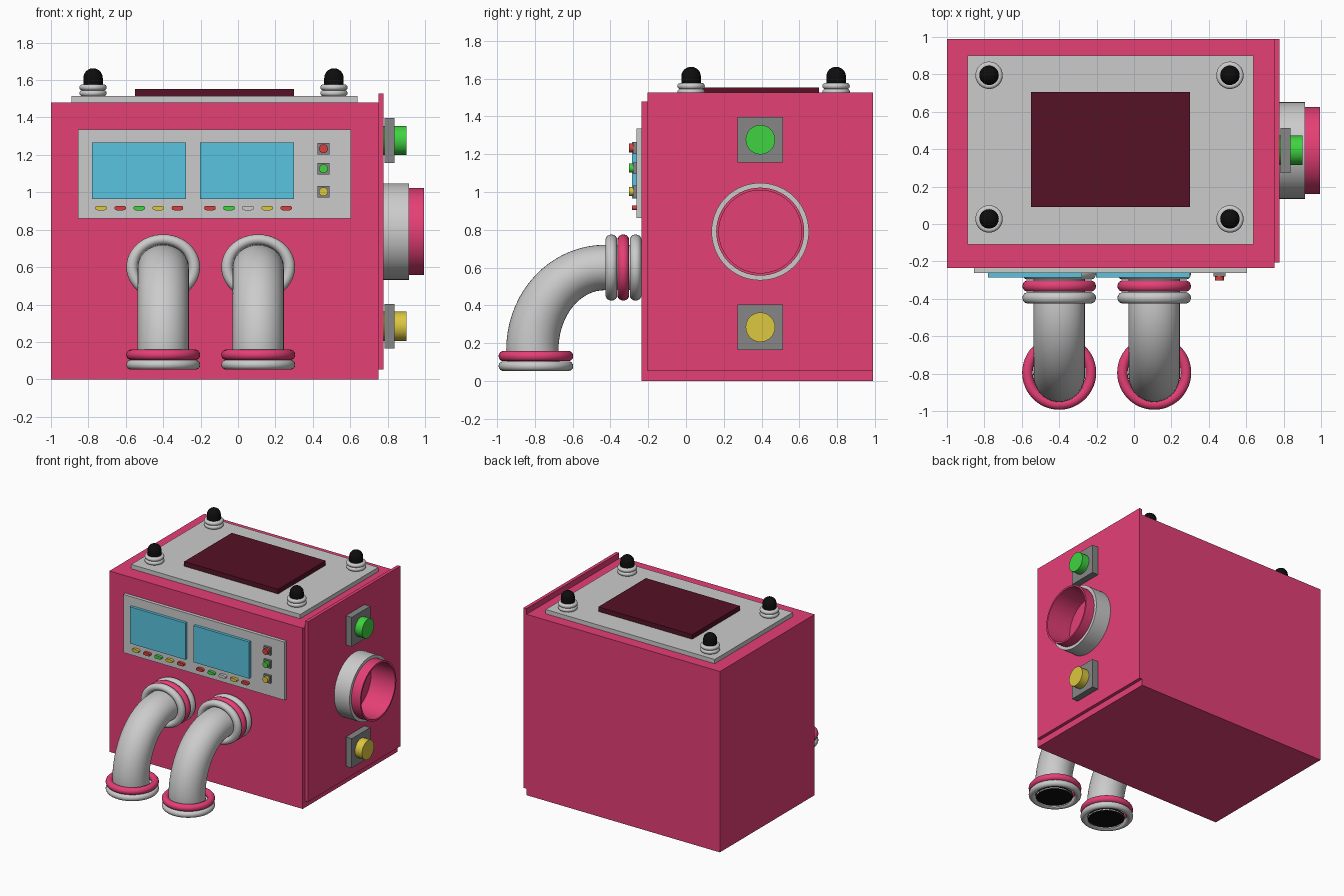
import bpy, bmesh, math
from mathutils import Vector, Matrix

if "Cube" in bpy.data.objects:
    bpy.data.objects.remove(bpy.data.objects["Cube"])

def mat(name, rgb):
    m = bpy.data.materials.new(name)
    m.diffuse_color = (*rgb, 1)
    m.use_nodes = True
    m.node_tree.nodes["Principled BSDF"].inputs["Base Color"].default_value = m.diffuse_color
    return m

PINK = mat("pink", (0.78, 0.05, 0.18))
MAROON = mat("maroon", (0.09, 0.006, 0.02))
CYAN = mat("cyan", (0.1, 0.55, 0.74))
RED = mat("red", (0.7, 0.05, 0.05))
GREEN = mat("green", (0.05, 0.65, 0.05))
YELLOW = mat("yellow", (0.72, 0.57, 0.05))
BLACK = mat("black", (0.004, 0.004, 0.004))
DARK = mat("dark_grey", (0.24, 0.24, 0.24))
GREY = None

def add(name, bm, m, smooth=False):
    bmesh.ops.recalc_face_normals(bm, faces=bm.faces)
    me = bpy.data.meshes.new(name)
    bm.to_mesh(me)
    bm.free()
    ob = bpy.data.objects.new(name, me)
    bpy.context.collection.objects.link(ob)
    if m:
        me.materials.append(m)
    if smooth:
        bpy.ops.object.select_all(action='DESELECT')
        ob.select_set(True)
        bpy.context.view_layer.objects.active = ob
        bpy.ops.object.shade_smooth_by_angle(angle=math.radians(35))
    return ob

def box(name, x, y, z, m=GREY):
    bm = bmesh.new()
    bmesh.ops.create_cube(bm, size=1)
    for v in bm.verts:
        v.co = [a + (b - a) * (c + 0.5) for (a, b), c in zip((x, y, z), v.co)]
    return add(name, bm, m)

def loft(name, rings, m=GREY, caps=True, loop=False):
    """Skin a list of closed rings of points."""
    bm = bmesh.new()
    vs = [[bm.verts.new(p) for p in r] for r in rings]
    n = len(vs[0])
    pairs = list(zip(vs, vs[1:])) + ([(vs[-1], vs[0])] if loop else [])
    for a, b in pairs:
        for i in range(n):
            j = (i + 1) % n
            bm.faces.new((a[i], a[j], b[j], b[i]))
    if caps and not loop:
        bm.faces.new(vs[0])
        bm.faces.new(vs[-1])
    return add(name, bm, m, True)

# turn axis: local z becomes the named direction
TURN = {'z': Matrix.Identity(3),
        'x': Matrix.Rotation(math.pi / 2, 3, 'Y'),
        '-y': Matrix.Rotation(math.pi / 2, 3, 'X')}

def lathe(name, profile, loc, axis='z', m=GREY, n=40, squash=1, **kw):
    rings = [[TURN[axis] @ Vector((r * math.cos(k * math.tau / n),
                                   squash * r * math.sin(k * math.tau / n), h)) + Vector(loc)
              for k in range(n)] for r, h in profile]
    return loft(name, rings, m, **kw)

def torus(name, outer, minor, loc, axis='z', m=GREY, squash=1):
    R = outer - minor
    prof = [(R + minor * math.cos(a), minor * math.sin(a))
            for a in (k * math.tau / 14 for k in range(14))]
    return lathe(name, prof, loc, axis, m, 48, squash, loop=True)

# casing
box("body", (-1, 0.75), (-0.235, 0.99), (0, 1.48), PINK)
box("side_plate", (0.75, 0.777), (-0.205, 0.99), (0.053, 1.527), PINK)

# top plate and hatch
box("top_plate", (-0.89, 0.64), (-0.11, 0.90), (1.48, 1.515))
box("top_hatch", (-0.55, 0.30), (0.09, 0.705), (1.515, 1.553), MAROON)

# corner beacons
dome = [(0.052, 0), (0.052, 0.098)] + [
    (0.052 * math.cos(a), 0.098 + 0.052 * math.sin(a))
    for a in (math.radians(d) for d in (15, 30, 45, 60, 75, 88))]
for x in (-0.775, 0.513):
    for y in (0.027, 0.795):
        lathe("beacon", dome, (x, y, 1.513), m=BLACK, n=32)
        for z in (1.53, 1.561):
            torus("beacon_ring", 0.073, 0.0165, (x, y, z))

# control panel with screens
box("control_panel", (-0.855, 0.605), (-0.262, -0.235), (0.861, 1.337))
box("left_screen", (-0.78, -0.278), (-0.285, -0.262), (0.965, 1.265), CYAN)
box("right_screen", (-0.203, 0.30), (-0.285, -0.262), (0.965, 1.265), CYAN)

# pill buttons under each screen
def pill(x, z, m, r=0.012, half=0.019):
    angles = [math.radians(d) for d in range(-90, 271, 30)]
    out = [(half + r * math.cos(a), r * math.sin(a)) for a in angles[:7]] + \
          [(-half + r * math.cos(a), r * math.sin(a)) for a in angles[6:]]
    loft("pill_button", [[(x + px, y, z + pz) for px, pz in out] for y in (-0.26, -0.285)], m)

for x0, colours in ((-0.732, (YELLOW, RED, GREEN, YELLOW, RED)),
                    (-0.15, (RED, GREEN, GREY, YELLOW, RED))):
    for i, c in enumerate(colours):
        pill(x0 + i * 0.102, 0.916, c)

# round buttons on square mounts
for z, c in ((1.233, RED), (1.126, GREEN), (1.003, YELLOW)):
    box("button_mount", (0.426, 0.488), (-0.28, -0.26), (z - 0.031, z + 0.031), DARK)
    lathe("round_button", [(0.024, 0), (0.024, 0.03)], (0.457, -0.272, z), '-y', c, 24)

# bent hoses with collars
def hose(x):
    n, rx = 40, 0.137
    spans = [((-0.235, 0.48), (-0.235, 0.72))]      # inner and outer edge of each section
    for k in range(19):
        t = math.radians(90 - k * 5)
        c, s = math.cos(t), math.sin(t)
        spans.append(((-0.43 - 0.245 * c, 0.165 + 0.315 * s),
                      (-0.43 - 0.522 * c, 0.165 + 0.555 * s)))
    spans.append(((-0.665, 0.055), (-0.942, 0.055)))
    rings = []
    for a, b in spans:
        mid = Vector((x, (a[0] + b[0]) / 2, (a[1] + b[1]) / 2))
        half = Vector((0, (b[0] - a[0]) / 2, (b[1] - a[1]) / 2))
        rings.append([mid + half * math.cos(k * math.tau / n)
                      + Vector((rx * math.sin(k * math.tau / n), 0, 0)) for k in range(n)])
    loft("hose", rings, caps=False)
    lathe("hose_opening", [(0.139, 0), (0.139, 0.01)], (x, -0.803, 0.065), m=BLACK)
    for y, c in ((-0.267, GREY), (-0.332, PINK), (-0.395, GREY)):
        torus("wall_collar", 0.197, 0.031, (x, y, 0.6), '-y', c, 0.89)
    torus("end_collar_upper", 0.198, 0.028, (x, -0.795, 0.131), m=PINK)
    torus("end_collar_lower", 0.198, 0.026, (x, -0.795, 0.078))

for x in (-0.40, 0.108):
    hose(x)

# side port: outer sleeve and inner tube, both hollow
def tube(name, r_out, r_in, x0, x1, m):
    lathe(name, [(r_out, x0), (r_out, x1), (r_in, x1), (r_in, x0)],
          (0, 0.393, 0.79), 'x', m, 64, loop=True)

tube("port_sleeve", 0.258, 0.232, 0.77, 0.915, GREY)
tube("port_tube", 0.233, 0.219, 0.77, 0.995, PINK)

# large side buttons
for z, c in ((1.277, GREEN), (0.284, YELLOW)):
    box("side_button_mount", (0.784, 0.838), (0.274, 0.514), (z - 0.12, z + 0.12), DARK)
    lathe("side_button", [(0.078, 0), (0.078, 0.128)], (0.774, 0.394, z), 'x', c, 40)
